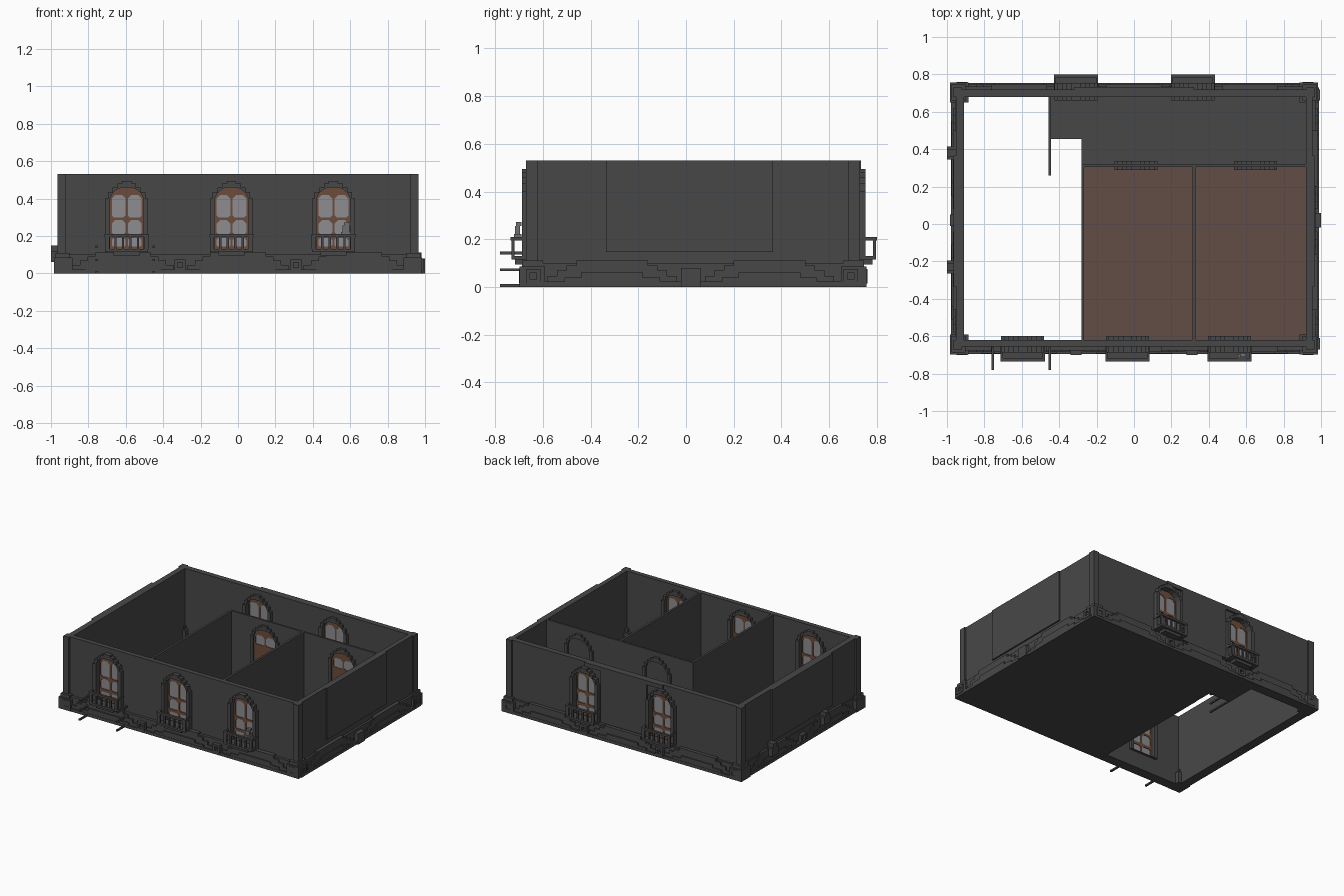
import bpy, bmesh, math
from mathutils import Matrix

if "Cube" in bpy.data.objects:
    bpy.data.objects.remove(bpy.data.objects["Cube"])


def material(name, rgb):
    m = bpy.data.materials.new(name)
    m.use_nodes = True
    m.diffuse_color = (*rgb, 1)
    b = next(n for n in m.node_tree.nodes if n.type == 'BSDF_PRINCIPLED')
    b.inputs["Base Color"].default_value = (*rgb, 1)
    b.inputs["Roughness"].default_value = 0.9
    return m


STONE = material("dark stone", (0.064, 0.064, 0.064))
FLOOR = material("brown floor", (0.122, 0.076, 0.060))
WOOD = material("window wood", (0.150, 0.072, 0.045))
GLASS = material("pale glass", (0.27, 0.27, 0.28))
IRON = material("grey lantern", (0.16, 0.16, 0.16))

FRONT, RIGHT, BACK, LEFT = 0, 90, 180, 270
TOP = 0.53


def panel(name, loops, d0, d1, side, mat):
    """Extrude outlines (u along the side, z up) from distance d0 to d1 outward; inner loops are holes."""
    cu = bpy.data.curves.new(name, 'CURVE')
    cu.dimensions, cu.fill_mode, cu.extrude = '2D', 'BOTH', (d1 - d0) / 2
    for pts in loops:
        s = cu.splines.new('POLY')
        s.points.add(len(pts) - 1)
        for p, (u, z) in zip(s.points, pts):
            p.co = (u, z, 0, 1)
        s.use_cyclic_u = True
    tmp = bpy.data.objects.new(name + "_outline", cu)
    bpy.context.collection.objects.link(tmp)
    dg = bpy.context.evaluated_depsgraph_get()
    me = bpy.data.meshes.new_from_object(tmp.evaluated_get(dg))
    bpy.data.objects.remove(tmp)
    bpy.data.curves.remove(cu)
    me.name = name
    me.transform(Matrix.Rotation(math.radians(side), 4, 'Z') @ Matrix.Rotation(math.pi / 2, 4, 'X')
                 @ Matrix.Translation((0, 0, (d0 + d1) / 2)))
    bm = bmesh.new()
    bm.from_mesh(me)
    bmesh.ops.remove_doubles(bm, verts=bm.verts, dist=1e-5)
    bmesh.ops.recalc_face_normals(bm, faces=bm.faces)
    for f in bm.faces:
        f.smooth = False
        f.material_index = 0
    bm.to_mesh(me)
    bm.free()
    me.materials.clear()
    me.materials.append(mat)
    ob = bpy.data.objects.new(name, me)
    bpy.context.collection.objects.link(ob)
    return ob


def rect(u0, u1, z0, z1):
    return [(u0, z0), (u1, z0), (u1, z1), (u0, z1)]


def mirrored(c, half):
    """Close a right-half outline by mirroring it about u = c."""
    return [(c + u, z) for u, z in half] + [(c - u, z) for u, z in reversed(half)]


def slab(name, x0, x1, y0, y1, z0, z1, mat):
    return panel(name, [rect(x0, x1, z0, z1)], -y1, -y0, FRONT, mat)


# Window and door outlines
def opening(c, z0=0.12):
    return mirrored(c, [(.09, z0), (.09, .40), (.075, .43), (.05, .45), (.025, .46)])


def surround(c, z0=0.12):
    return mirrored(c, [(.115, z0), (.115, .40), (.10, .40), (.10, .435), (.075, .435), (.075, .46),
                        (.05, .46), (.05, .48), (.025, .48), (.025, .495)])


def panes(c, rows):
    out = []
    for z0, z1 in rows:
        k = min(.02, (z1 - z0) / 4)
        for s in (-.043, .043):
            out.append(mirrored(c + s, [(.037 - k / 2, z0), (.037, z0 + k / 2), (.037, z1 - k),
                                        (.037 - k, z1)]))
    return out


def window(tag, c, inner, wall, side):
    panel(tag + "_surround", [surround(c), opening(c)], wall - .005, wall + .033, side, STONE)
    panel(tag + "_inner_surround", [surround(c), opening(c)], inner - .02, inner + .002, side, STONE)
    rows = [(.145, .19), (.21, .285), (.30, .42)]
    mid = (inner + wall) / 2
    panel(tag + "_frame", [opening(c)] + panes(c, rows), mid - .007, mid + .007, side, WOOD)
    panel(tag + "_glass", [rect(c - .085, c + .085, .13, .425)], mid - .002, mid + .002, side, GLASS)
    # Balcony: slab with bracket, rail, balusters and end posts
    d = wall + .062
    panel(tag + "_balcony_slab", [rect(c - .115, c + .115, .115, .13)], wall, d + .015, side, STONE)
    panel(tag + "_balcony_bracket", [rect(c - .07, c + .07, .095, .115)], wall, d, side, STONE)
    panel(tag + "_rail", [rect(c - .118, c + .118, .195, .21)], d, d + .018, side, STONE)
    posts = [rect(c + u - .006, c + u + .006, .13, .195) for u in (-.06, -.02, .02, .06)]
    posts += [rect(c + u - .012, c + u + .012, .13, .195) for u in (-.104, .104)]
    panel(tag + "_balusters", posts, d + .002, d + .014, side, STONE)
    for u in (-.112, .112):
        panel(tag + "_rail_return", [rect(c + u - .006, c + u + .006, .195, .21)], wall, d, side, STONE)


# Outer walls: side, u range, inner and outer distance, window centres
walls = {
    "front": (FRONT, -.96, .965, .62, .655, (-.595, -.035, .51)),
    "right": (RIGHT, -.655, .72, .92, .955, ()),
    "back": (BACK, -.965, .96, .68, .72, (-.315, .31)),
    "left": (LEFT, -.72, .655, .91, .952, ()),
}
for tag, (side, u0, u1, d0, d1, centres) in walls.items():
    panel(tag + "_wall", [rect(u0, u1, 0, TOP)] + [opening(c) for c in centres], d0, d1, side, STONE)
    for i, c in enumerate(centres):
        window(f"{tag}_window_{i + 1}", c, d0, d1, side)

# Projecting middle bays on three sides
panel("right_bay", [rect(-.335, .365, .147, TOP)], .95, .966, RIGHT, STONE)
panel("left_bay", [rect(-.365, .335, .147, TOP)], .948, .966, LEFT, STONE)
panel("back_bay", [mirrored(0, [(.19, .12), (.19, .50), (.32, .50), (.32, TOP)])], .715, .733, BACK, STONE)

# Corner piers and plinth corner blocks
for sx in (-1, 1):
    for y0, y1, b0, b1 in ((-.67, -.62, -.697, -.59), (.68, .73, .65, .757)):
        a, b = sorted((sx * .92, sx * .965))
        slab("corner_pier", a, b, y0, y1, 0, TOP, STONE)
        a, b = sorted((sx * .885, sx * .985))
        slab("corner_block", a, b, b0, b1, 0, .085, STONE)
        a, b = sorted((sx * .90, sx * .975))
        slab("corner_cap", a, b, b0 + .01, b1 - .01, .085, .11, STONE)

# Stepped plinth: backing course, raised stepped bays, square bosses
plinth = {
    "front": (FRONT, -.96, .96, .655, .685, (-.615, 0, .62), (-.92, -.31, .31, .93)),
    "right": (RIGHT, -.67, .73, .955, .98, (-.31, .35), (-.64, .02, .69)),
    "back": (BACK, -.96, .96, .72, .745, (-.62, 0, .615), (-.93, -.31, .31, .92)),
    "left": (LEFT, -.73, .67, .952, .968, (-.35, .31), (-.69, -.02, .64)),
}
for tag, (side, u0, u1, d0, d1, bays, bosses) in plinth.items():
    panel(tag + "_plinth", [rect(u0, u1, 0, .10)], d0, d1 - .01, side, STONE)
    panel(tag + "_plinth_foot", [rect(u0, u1, 0, .022)], d0, d1 + .01, side, STONE)
    hills = [mirrored(c, [(.27, .022), (.27, .045), (.23, .045), (.23, .07), (.19, .07), (.19, .09),
                          (.15, .09), (.15, .112)]) for c in bays]
    panel(tag + "_stepped_bays", hills, d0, d1, side, STONE)
    low = [mirrored(c, [(.20, .022), (.20, .04), (.13, .04), (.13, .06)]) for c in bays]
    panel(tag + "_lower_steps", low, d0, d1 + .008, side, STONE)
    for c in bosses:
        panel(tag + "_boss", [rect(c - .03, c + .03, .015, .075), rect(c - .014, c + .014, .031, .059)],
              d0, d1 + .015, side, STONE)
for u in (-.38, .23):
    panel("left_scroll", [mirrored(u, [(.035, .06), (.035, .12), (.02, .12), (.02, .15)])],
          .95, 1.0, LEFT, STONE)
panel("right_scroll", [rect(-.02, .06, 0, .08)], .95, 1.0, RIGHT, STONE)

# Floors, leaving the stairwell open
slab("room_underfloor", -.28, .93, -.63, .32, 0, .006, STONE)
slab("corridor_floor", -.28, .93, .32, .69, 0, .014, STONE)
slab("landing_floor", -.455, -.28, .455, .69, 0, .014, STONE)
slab("room_floor_1", -.27, .32, -.62, .31, .006, .014, FLOOR)
slab("room_floor_2", .32, .92, -.62, .31, .006, .014, FLOOR)

# Partitions
slab("stair_partition", -.282, -.266, -.63, .32, 0, TOP, STONE)
slab("room_partition", .312, .328, -.63, .312, 0, TOP, STONE)
doors = (.01, .65)
panel("corridor_partition", [rect(-.28, .93, 0, TOP)] + [opening(c, .014) for c in doors],
      -.32, -.306, FRONT, STONE)
for i, c in enumerate(doors):
    tag = f"door_{i + 1}"
    panel(tag + "_surround", [surround(c, .012), opening(c, .014)], -.337, -.29, FRONT, STONE)
    panel(tag + "_back", [opening(c, .014)], -.320, -.314, FRONT, STONE)
    panel(tag + "_leaf", [opening(c, .014)] + panes(c, [(.34, .41)]), -.312, -.304, FRONT, WOOD)
    panel(tag + "_glass", [rect(c - .085, c + .085, .33, .42)], -.313, -.308, FRONT, GLASS)

# Stair railings: three rails each
for z in (0, .066, .136):
    slab("landing_rail", -.457, -.445, .26, .69, z, z + .012, STONE)
    for x in (-.755, -.45):
        slab("front_bar", x - .006, x + .006, -.78, -.66, z, z + .012, STONE)
for y in (.47, .57, .67):
    slab("landing_post", -.456, -.446, y - .005, y + .005, 0, .14, STONE)

# Small lantern on the third front balcony
slab("lantern_base", .55, .605, -.722, -.69, .21, .222, IRON)
slab("lantern_body", .56, .595, -.717, -.695, .222, .255, IRON)
slab("lantern_cap", .568, .6, -.712, -.69, .255, .272, IRON)
